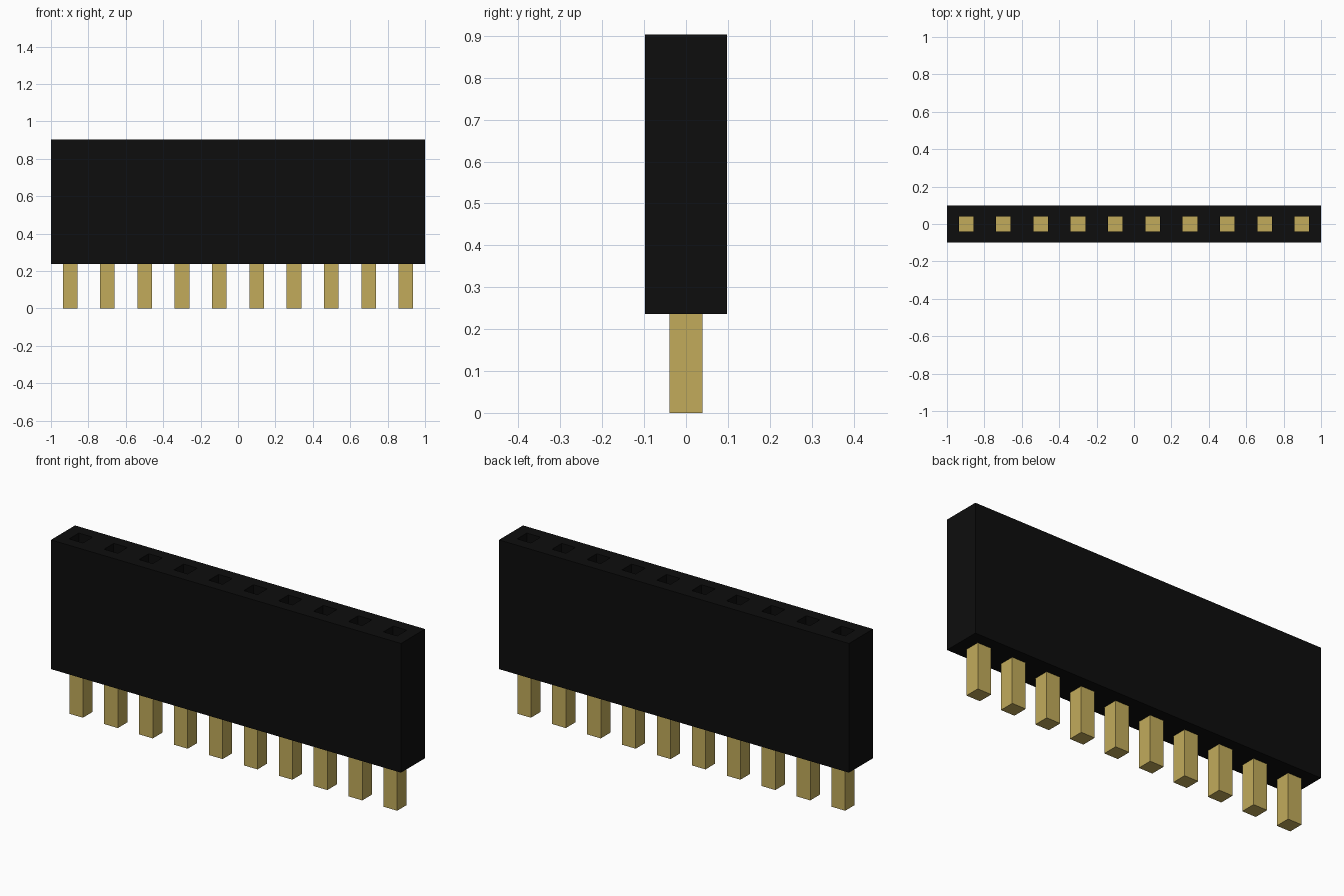
import bpy
import bmesh

cube = bpy.data.objects.get("Cube")
if cube:
    bpy.data.objects.remove(cube, do_unlink=True)

PIN_COUNT = 10
PITCH = 0.1995
PIN_HALF = 0.039
HALF_LENGTH, HALF_DEPTH = 1.0, 0.098
BODY_BOTTOM, BODY_TOP = 0.236, 0.903
PIN_TOP = 0.3
pin_centres = [(i - (PIN_COUNT - 1) / 2) * PITCH for i in range(PIN_COUNT)]


def make_material(name, colour):
    mat = bpy.data.materials.new(name)
    mat.use_nodes = True
    mat.diffuse_color = colour
    mat.node_tree.nodes["Principled BSDF"].inputs["Base Color"].default_value = colour
    return mat


def make_object(name, bm, mat):
    bmesh.ops.recalc_face_normals(bm, faces=bm.faces)
    mesh = bpy.data.meshes.new(name)
    bm.to_mesh(mesh)
    bm.free()
    mesh.materials.append(mat)
    obj = bpy.data.objects.new(name, mesh)
    bpy.context.collection.objects.link(obj)
    return obj


black = make_material("black plastic", (0.004, 0.004, 0.004, 1))
gold = make_material("gold metal", (0.54, 0.41, 0.105, 1))

# Housing: a slab footprint with a square socket left open at each pin
xs = [-HALF_LENGTH]
for c in pin_centres:
    xs += [c - PIN_HALF, c + PIN_HALF]
xs.append(HALF_LENGTH)
ys = [-HALF_DEPTH, -PIN_HALF, PIN_HALF, HALF_DEPTH]

bm = bmesh.new()
grid = [[bm.verts.new((x, y, BODY_BOTTOM)) for y in ys] for x in xs]
for i in range(len(xs) - 1):
    for j in range(len(ys) - 1):
        is_socket = i % 2 == 1 and j == 1
        if not is_socket:
            bm.faces.new((grid[i][j], grid[i + 1][j], grid[i + 1][j + 1], grid[i][j + 1]))
# Raise the footprint into a solid with through sockets
raised = bmesh.ops.extrude_face_region(bm, geom=bm.faces[:], use_keep_orig=True)
top_verts = [g for g in raised["geom"] if isinstance(g, bmesh.types.BMVert)]
bmesh.ops.translate(bm, verts=top_verts, vec=(0, 0, BODY_TOP - BODY_BOTTOM))
make_object("housing", bm, black)

# Square pins plugging the bottom of each socket
for n, c in enumerate(pin_centres, 1):
    bm = bmesh.new()
    bmesh.ops.create_cube(bm, size=1)
    bmesh.ops.scale(bm, verts=bm.verts, vec=(2 * PIN_HALF, 2 * PIN_HALF, PIN_TOP))
    bmesh.ops.translate(bm, verts=bm.verts, vec=(c, 0, PIN_TOP / 2))
    make_object(f"pin_{n}", bm, gold)
